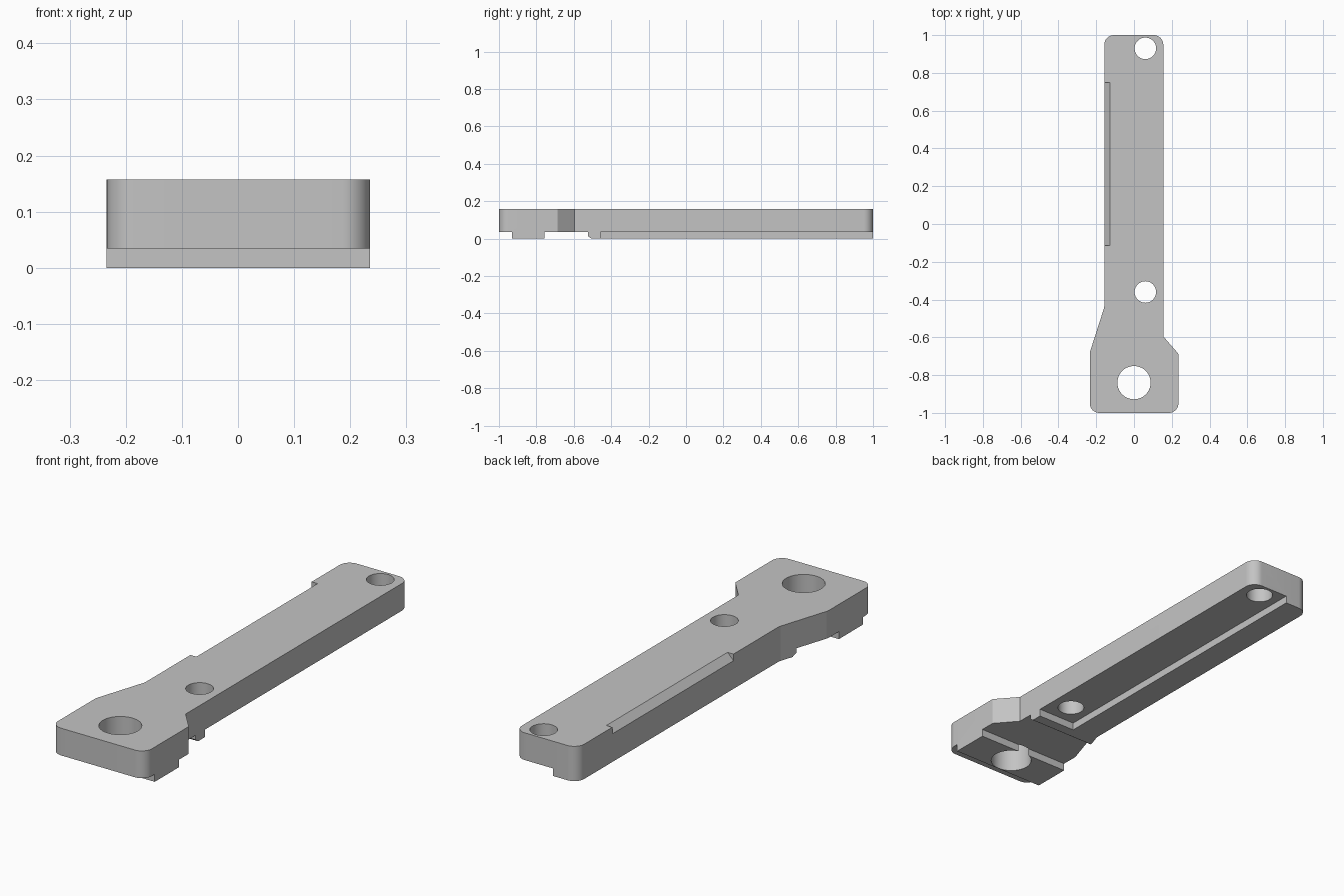
import bpy, bmesh, math
from mathutils import Vector

old = bpy.data.objects.get("Cube")
if old:
    bpy.data.objects.remove(old, do_unlink=True)

TOP, STEP = 0.157, 0.034

metal = bpy.data.materials.new("plain grey")
metal.use_nodes = True
GREY = (0.55, 0.55, 0.55, 1)
metal.diffuse_color = GREY
metal.node_tree.nodes["Principled BSDF"].inputs["Base Color"].default_value = GREY


def fillet(corners, steps=10):
    """Round each (x, y, radius) corner of a polygon."""
    out = []
    for i, (x, y, r) in enumerate(corners):
        p = Vector((x, y))
        if not r:
            out.append(p)
            continue
        a = (Vector(corners[i - 1][:2]) - p).normalized()
        b = (Vector(corners[(i + 1) % len(corners)][:2]) - p).normalized()
        half = math.acos(a.dot(b)) / 2
        centre = p + (a + b).normalized() * r / math.sin(half)
        start = p + a * r / math.tan(half) - centre
        end = p + b * r / math.tan(half) - centre
        for k in range(steps + 1):
            out.append(centre + start.lerp(end, k / steps).normalized() * r)
    return out


def prism(name, points, low, high, axis="z"):
    """Extrude a flat profile along an axis."""
    place = {"x": lambda u, v, w: (w, u, v),
             "y": lambda u, v, w: (u, w, v),
             "z": lambda u, v, w: (u, v, w)}[axis]
    bm = bmesh.new()
    start = [bm.verts.new(place(u, v, low)) for u, v in points]
    end = [bm.verts.new(place(u, v, high)) for u, v in points]
    bm.faces.new(start[::-1])
    bm.faces.new(end)
    for i in range(len(points)):
        bm.faces.new((start[i - 1], start[i], end[i], end[i - 1]))
    bmesh.ops.recalc_face_normals(bm, faces=bm.faces)
    mesh = bpy.data.meshes.new(name)
    bm.to_mesh(mesh)
    bm.free()
    mesh.materials.append(metal)
    obj = bpy.data.objects.new(name, mesh)
    bpy.context.collection.objects.link(obj)
    return obj


def box(x0, x1, y0, y1):
    return [(x0, y0), (x1, y0), (x1, y1), (x0, y1)]


def circle(x, y, r, n=48):
    return [(x + r * math.cos(k * math.tau / n), y + r * math.sin(k * math.tau / n))
            for k in range(n)]


# Arm outline: wide rounded head at the front, narrow bar behind
outline = fillet([
    (-0.234, -1, 0.05), (0.235, -1, 0.05), (0.235, -0.687, 0.01),
    (0.155, -0.595, 0), (0.155, 1, 0.05), (-0.157, 1, 0.05),
    (-0.157, -0.44, 0.08), (-0.234, -0.68, 0.08)])
arm = prism("lever_arm", outline, 0, TOP)

# Cutters: holes, underside steps and the bevelled edge
cutters = [
    prism("pivot_hole", circle(0, -0.84, 0.088), -0.1, 0.3),
    prism("front_pin_hole", circle(0.06, -0.36, 0.057), -0.1, 0.3),
    prism("rear_pin_hole", circle(0.06, 0.93, 0.057), -0.1, 0.3),
    prism("front_step", box(-0.4, 0.4, -1.1, -0.93), -0.1, STEP),
    prism("cross_groove", [(-0.757, -0.1), (-0.757, STEP), (-0.525, STEP),
                           (-0.525, 0.014), (-0.506, 0), (-0.506, -0.1)],
          -0.4, 0.4, "x"),
    prism("side_recess", box(-0.035, 0.4, -0.458, 1.1), -0.1, STEP),
    prism("edge_bevel", [(-0.187, TOP - 0.06), (-0.095, TOP + 0.032),
                         (-0.187, TOP + 0.032)], -0.115, 0.75, "y"),
]
bpy.context.view_layer.objects.active = arm
for cutter in cutters:
    cutter.hide_render = True
    mod = arm.modifiers.new(cutter.name, "BOOLEAN")
    mod.operation, mod.solver, mod.object = "DIFFERENCE", "EXACT", cutter
    bpy.ops.object.modifier_apply(modifier=mod.name)
    bpy.data.objects.remove(cutter, do_unlink=True)

# Smooth the rounded walls, keep the edges crisp
for other in bpy.context.selected_objects:
    other.select_set(False)
arm.select_set(True)
bpy.ops.object.shade_smooth_by_angle(angle=math.radians(25))
